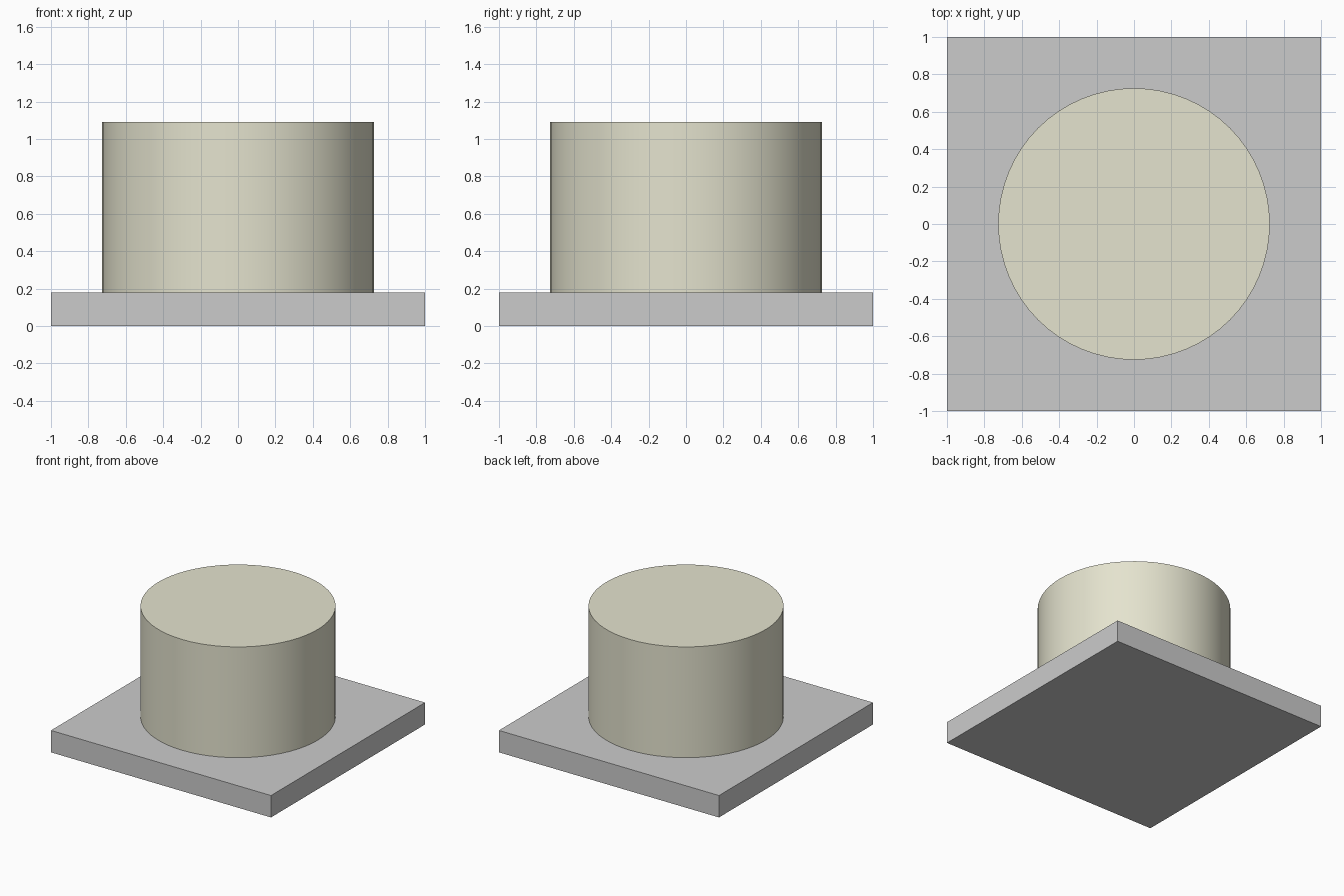
import bpy
import math

if "Cube" in bpy.data.objects:
    bpy.data.objects.remove(bpy.data.objects["Cube"])


def paint(obj, name, color):
    mat = bpy.data.materials.new(name)
    mat.diffuse_color = color
    mat.use_nodes = True
    mat.node_tree.nodes["Principled BSDF"].inputs["Base Color"].default_value = mat.diffuse_color
    obj.data.materials.append(mat)


# Square base board
bpy.ops.mesh.primitive_cube_add(size=1, location=(0, 0, 0.09))
base = bpy.context.object
base.name = "base_board"
base.scale = (2, 2, 0.18)
bpy.ops.object.transform_apply(location=False, rotation=False, scale=True)

# Round body standing on the board
bpy.ops.mesh.primitive_cylinder_add(vertices=64, radius=0.726, depth=0.91,
                                    location=(0, 0, 0.18 + 0.455))
body = bpy.context.object
body.name = "round_body"
paint(body, "cream", (0.78, 0.77, 0.62, 1))
bpy.ops.object.shade_smooth_by_angle(angle=math.radians(30))

# Thin blank label in the front left corner
bpy.ops.mesh.primitive_plane_add(size=1, location=(-0.72, -0.795, 0.182))
label = bpy.context.object
label.name = "corner_label"
label.scale = (0.32, 0.16, 1)
bpy.ops.object.transform_apply(location=False, rotation=False, scale=True)
